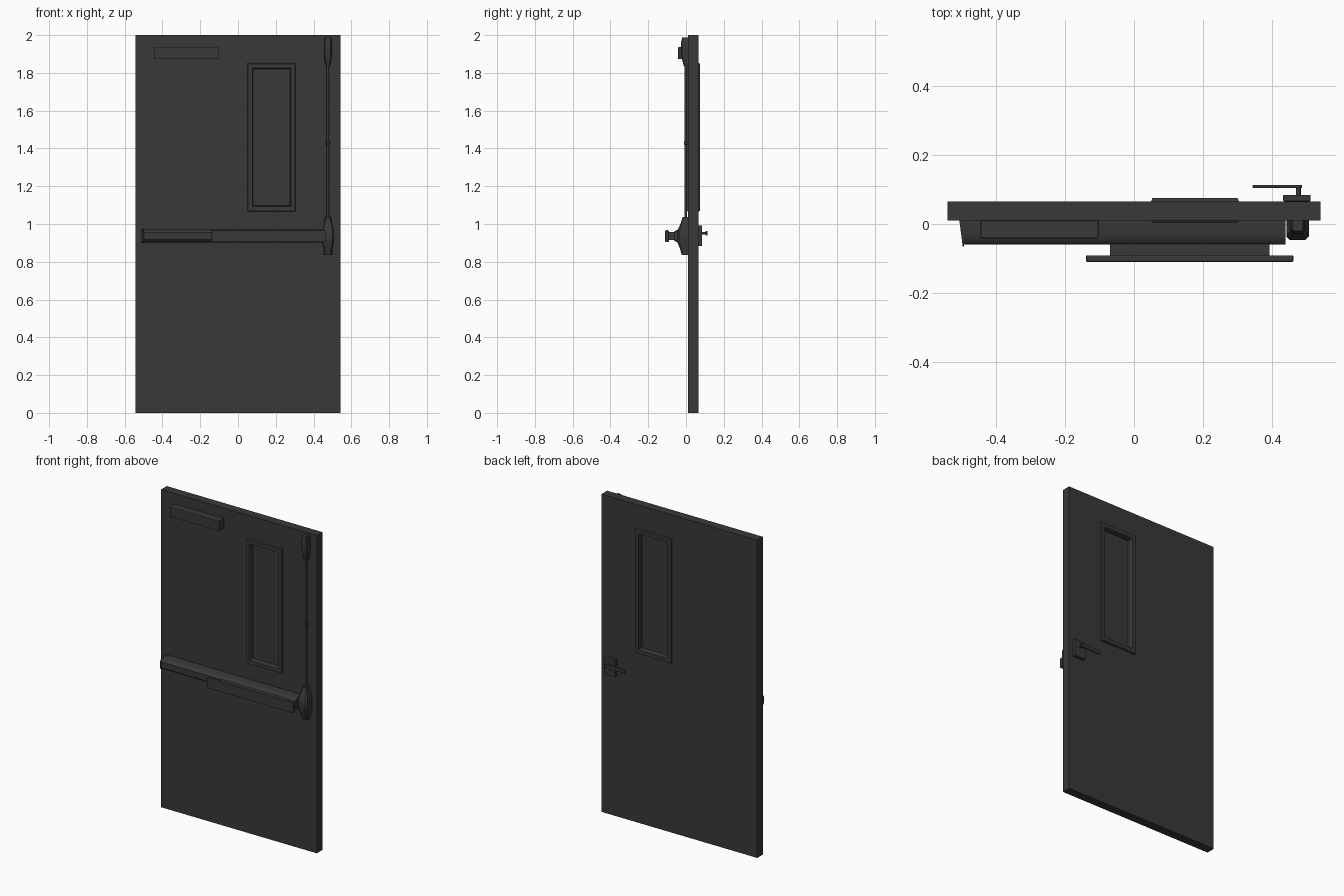
import bpy, bmesh, math
from mathutils import Vector

if "Cube" in bpy.data.objects:
    bpy.data.objects.remove(bpy.data.objects["Cube"])

dark = bpy.data.materials.new("dark_metal")
dark.diffuse_color = (0.04, 0.04, 0.04, 1)
dark.use_nodes = True
dark.node_tree.nodes["Principled BSDF"].inputs["Base Color"].default_value = dark.diffuse_color


def finish(name, bm, bevel=0):
    bmesh.ops.recalc_face_normals(bm, faces=bm.faces)
    me = bpy.data.meshes.new(name)
    bm.to_mesh(me)
    bm.free()
    ob = bpy.data.objects.new(name, me)
    bpy.context.collection.objects.link(ob)
    me.materials.append(dark)
    if bevel:
        m = ob.modifiers.new("bevel", 'BEVEL')
        m.width = bevel
        m.segments = 2
    return ob


def box(name, x0, x1, y0, y1, z0, z1, bevel=0):
    bm = bmesh.new()
    bmesh.ops.create_cube(bm, size=1)
    for v in bm.verts:
        v.co = Vector(((x0 + x1) / 2 + v.co.x * (x1 - x0),
                       (y0 + y1) / 2 + v.co.y * (y1 - y0),
                       (z0 + z1) / 2 + v.co.z * (z1 - z0)))
    return finish(name, bm, bevel)


def loft(name, rings, smooth=False):
    """Skin a list of equal-length rings and cap both ends."""
    bm = bmesh.new()
    loops = [[bm.verts.new(p) for p in r] for r in rings]
    n = len(loops[0])
    for a, b in zip(loops, loops[1:]):
        for i in range(n):
            bm.faces.new((a[i], a[(i + 1) % n], b[(i + 1) % n], b[i]))
    bm.faces.new(loops[0])
    bm.faces.new(loops[-1])
    ob = finish(name, bm)
    if smooth:
        bpy.context.view_layer.objects.active = ob
        ob.select_set(True)
        bpy.ops.object.shade_smooth_by_angle(angle=math.radians(35))
        ob.select_set(False)
    return ob


def housing(name, cx, sections):
    """Vertical housing on the door face with chamfered front edges."""
    rings = []
    for z, w, front in sections:
        c = 0.3 * w
        rings.append([(cx - w, 0.01, z), (cx - w, front + c, z), (cx - w + c, front, z),
                      (cx + w - c, front, z), (cx + w, front + c, z), (cx + w, 0.01, z)])
    return loft(name, rings, True)


def cylinder(name, p, q, r, n=16):
    p, q = Vector(p), Vector(q)
    d = q - p
    bm = bmesh.new()
    bmesh.ops.create_cone(bm, cap_ends=True, segments=n, radius1=r, radius2=r, depth=d.length)
    rot = d.to_track_quat('Z', 'Y')
    for v in bm.verts:
        v.co = rot @ v.co + (p + q) / 2
    for f in bm.faces:
        f.smooth = len(f.verts) == 4
    return finish(name, bm)


def rect(x0, x1, z0, z1, y):
    return [(x0, y, z0), (x1, y, z0), (x1, y, z1), (x0, y, z1)]


def ring_solid(name, outer, inner, profile):
    """Rectangular frame: profile is a closed list of (inset 0..1, y)."""
    bm = bmesh.new()
    loops = []
    for t, y in profile:
        r = [o + (i - o) * t for o, i in zip(outer, inner)]
        loops.append([bm.verts.new(p) for p in rect(*r, y)])
    for k, a in enumerate(loops):
        b = loops[(k + 1) % len(loops)]
        for i in range(4):
            bm.faces.new((a[i], a[(i + 1) % 4], b[(i + 1) % 4], b[i]))
    return finish(name, bm)


# Door leaf with a window opening
WO = (0.05, 0.305, 1.066, 1.852)
WI = (0.079, 0.276, 1.097, 1.821)
ring_solid("door_leaf", (-0.542, 0.542, 0, 2), WI,
           [(0, 0.01), (1, 0.01), (1, 0.066), (0, 0.066)])

# Window trim on both faces and the pane
for side, face, out in (("front", 0.01, 0.003), ("back", 0.066, 0.075)):
    ring_solid("window_trim_" + side, WO, WI,
               [(0, face), (0.12, out), (0.88, out), (1, face)])
box("window_pane", WI[0], WI[1], 0.034, 0.042, WI[2], WI[3])

# Door closer
box("closer_box", -0.446, -0.103, -0.042, 0.01, 1.873, 1.937, 0.004)

# Exit device rail, rounded toward the front
half = [(0.01, 0.035), (-0.028, 0.035), (-0.044, 0.031), (-0.055, 0.025), (-0.06, 0.018)]
prof = half + [(y, -z) for y, z in reversed(half)]
loft("rail", [[(x, y, 0.936 + z) for y, z in prof] for x in (-0.498, 0.44)], True)


# Slanted end cap on the hinge side
def cap_ring(x, slant):
    return [(x - slant * (y - 0.01), (y - 0.01) * 1.07 + 0.01, 0.936 + z * 1.04) for y, z in prof]


loft("rail_end_cap", [cap_ring(-0.508, 0.14), cap_ring(-0.498, 0.05)], True)

# Push pad
box("push_pad_stem", -0.07, 0.394, -0.093, -0.058, 0.916, 0.957)
box("push_pad", -0.14, 0.464, -0.11, -0.091, 0.904, 0.967, 0.004)

# Latch housings, vertical rod and guide
CX = 0.476
housing("centre_latch", CX, [(0.836, 0.021, -0.022), (0.87, 0.025, -0.032),
                             (0.903, 0.033, -0.046), (0.968, 0.033, -0.046),
                             (0.985, 0.028, -0.036), (1.015, 0.018, -0.024),
                             (1.037, 0.015, -0.018)])
housing("top_latch", CX, [(1.836, 0.011, -0.012), (1.86, 0.016, -0.018),
                          (1.90, 0.021, -0.027), (1.96, 0.021, -0.027),
                          (1.988, 0.015, -0.02)])
cylinder("vertical_rod", (CX, -0.002, 1.02), (CX, -0.002, 1.85), 0.007)
box("rod_guide", CX - 0.012, CX + 0.010, -0.011, 0.01, 1.422, 1.436, 0.002)

# Lever handle on the back
box("handle_plate", 0.434, 0.514, 0.066, 0.085, 0.883, 0.992, 0.002)
cylinder("handle_spindle", (0.478, 0.08, 0.951), (0.478, 0.108, 0.951), 0.007)
box("handle_lever", 0.345, 0.489, 0.104, 0.114, 0.939, 0.963, 0.003)
